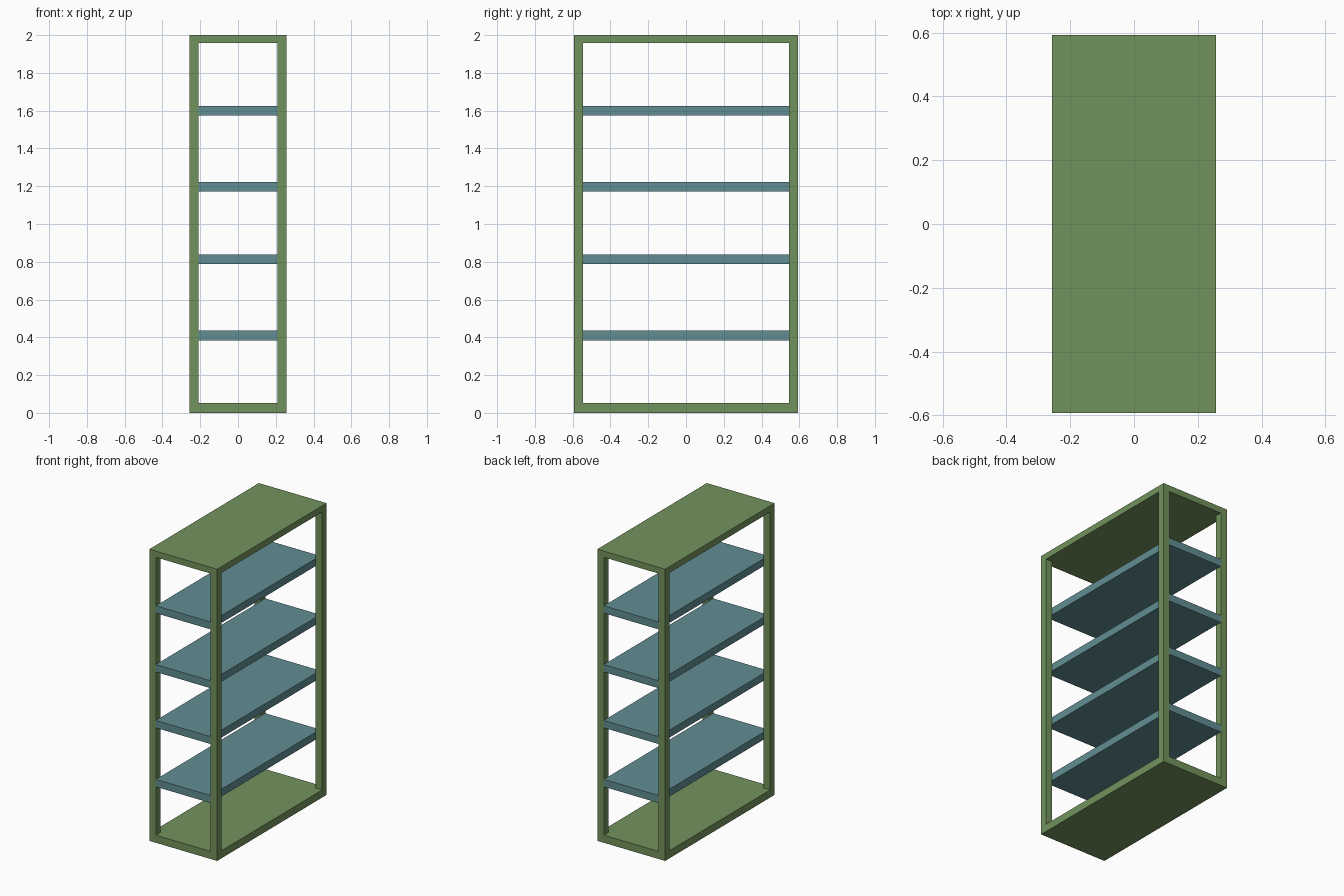
import bpy

if "Cube" in bpy.data.objects:
    bpy.data.objects.remove(bpy.data.objects["Cube"])

X, Y, H = 0.257, 0.593, 2.0         # outer half width, half depth, height
XI, YI = 0.208, 0.545               # inner half width, half depth between posts
Z0, Z1 = 0.052, 1.957               # top of base slab, underside of top slab


def material(name, rgb):
    m = bpy.data.materials.new(name)
    m.diffuse_color = (*rgb, 1)
    m.use_nodes = True
    m.node_tree.nodes["Principled BSDF"].inputs["Base Color"].default_value = m.diffuse_color
    return m


def box(name, hx, hy, z0, z1, mat=None):
    bpy.ops.mesh.primitive_cube_add(size=1, location=(0, 0, (z0 + z1) / 2))
    ob = bpy.context.object
    ob.name = name
    ob.scale = (2 * hx, 2 * hy, z1 - z0)
    bpy.ops.object.transform_apply(location=False, rotation=False, scale=True)
    if mat:
        ob.data.materials.append(mat)
    return ob


def cut(ob, cutter):
    mod = ob.modifiers.new("opening", 'BOOLEAN')
    mod.operation = 'DIFFERENCE'
    mod.solver = 'EXACT'
    mod.object = cutter
    bpy.context.view_layer.objects.active = ob
    bpy.ops.object.modifier_apply(modifier=mod.name)
    bpy.data.objects.remove(cutter, do_unlink=True)


green = material("green_frame", (0.17, 0.29, 0.11))
blue = material("blue_shelf", (0.12, 0.27, 0.29))

# One-piece frame: top, base and four corner posts, open on all four sides
frame = box("frame", X, Y, 0, H, green)
cut(frame, box("side_opening", X + 0.2, YI, Z0, Z1))
cut(frame, box("front_opening", XI, Y + 0.2, Z0, Z1))

# Shelves sit between the posts, flush with the front and back
for i, (z0, z1) in enumerate([(0.384, 0.435), (0.788, 0.839),
                              (1.171, 1.222), (1.574, 1.625)], 1):
    box(f"shelf_{i}", XI, Y, z0, z1, blue)
